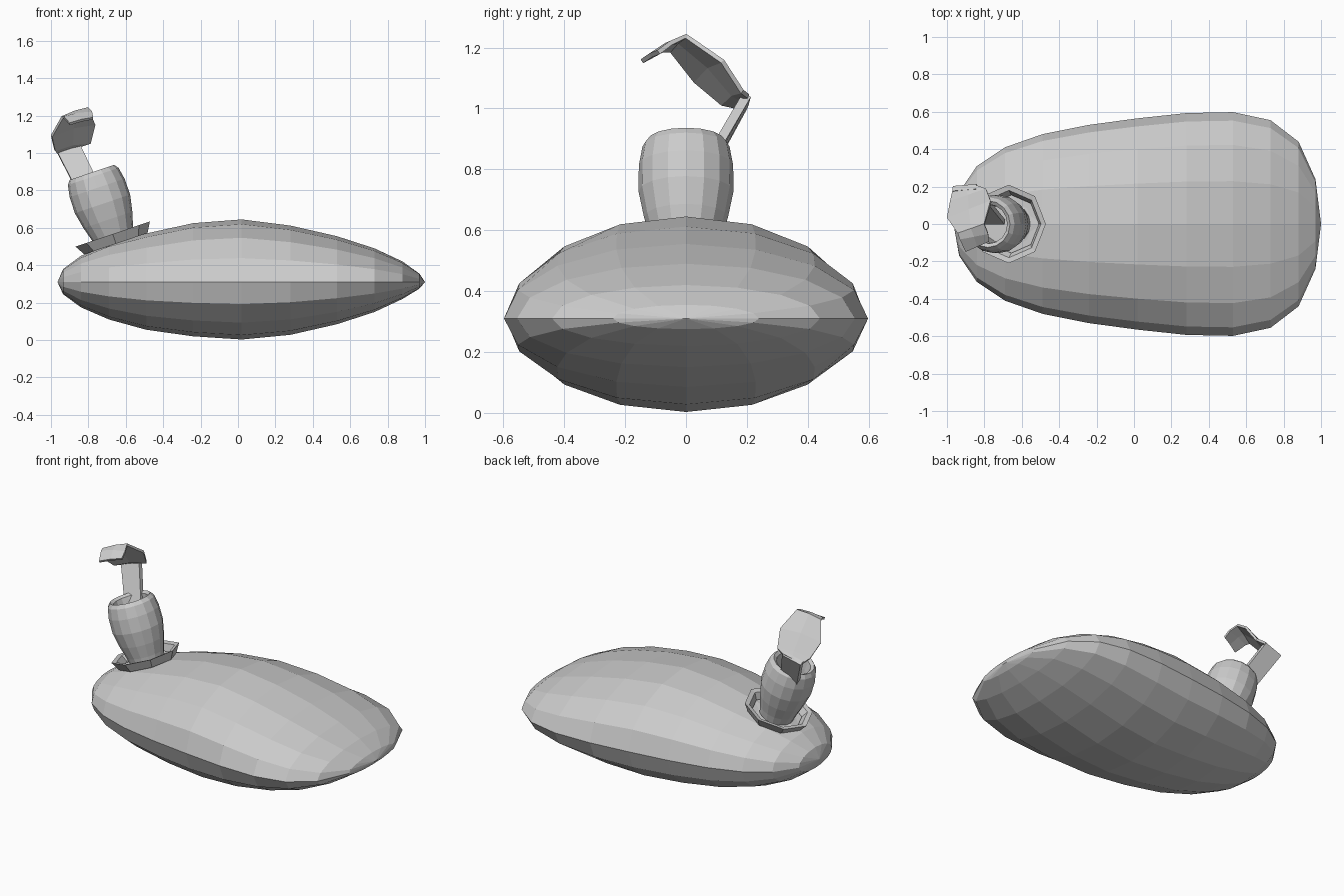
import bpy
from math import sin, cos, pi
from mathutils import Vector

if "Cube" in bpy.data.objects:
    bpy.data.objects.remove(bpy.data.objects["Cube"])


def make(name, verts, faces):
    mesh = bpy.data.meshes.new(name)
    mesh.from_pydata([tuple(v) for v in verts], [], faces)
    mesh.update()
    ob = bpy.data.objects.new(name, mesh)
    bpy.context.collection.objects.link(ob)
    return ob


def loft(name, rings, ends=False):
    """Skin a list of closed rings; optionally close both ends."""
    n = len(rings[0])
    verts = [p for r in rings for p in r]
    faces = [(i * n + j, i * n + (j + 1) % n, (i + 1) * n + (j + 1) % n, (i + 1) * n + j)
             for i in range(len(rings) - 1) for j in range(n)]
    if ends:
        last = (len(rings) - 1) * n
        for base, x in ((0, ends[0]), (last, ends[1])):
            c = len(verts)
            verts.append(x)
            for j in range(n):
                a, b = base + j, base + (j + 1) % n
                faces.append((c, b, a) if base == 0 else (c, a, b))
    return make(name, verts, faces)


def thicken(ob, t):
    m = ob.modifiers.new("thickness", 'SOLIDIFY')
    m.thickness = t
    m.offset = 0


# Body: flattened pillow, stations of x, half width, bottom z, top z
MID = 0.31
stations = [(-0.935, 0.17, 0.245, 0.38), (-0.84, 0.31, 0.175, 0.45), (-0.69, 0.41, 0.11, 0.515),
            (-0.49, 0.48, 0.055, 0.57), (-0.24, 0.53, 0.02, 0.625), (0.02, 0.565, 0.003, 0.645),
            (0.28, 0.593, 0.028, 0.612), (0.53, 0.598, 0.085, 0.555), (0.73, 0.555, 0.15, 0.49),
            (0.88, 0.44, 0.22, 0.42), (0.97, 0.24, 0.275, 0.355)]
rings = []
for x, w, lo, hi in stations:
    ring = []
    for k in range(16):
        a = 2 * pi * k / 16
        s = sin(a)
        h = (hi - MID) if s > 0 else (MID - lo)
        ring.append((x, w * cos(a), MID + h * s))
    rings.append(ring)
loft("body", rings, ((-0.965, 0, MID), (1.0, 0, MID)))

# Shared tilted axis of collar and barrel
base = Vector((-0.67, 0, 0.567))
up = Vector((-0.32, 0, 0.947)).normalized()
side = Vector((up.z, 0, -up.x))
fwd = Vector((0, 1, 0))


def lathe(name, profile, n):
    return loft(name, [[base + up * h + (side * cos(2 * pi * k / n) + fwd * sin(2 * pi * k / n)) * r
                        for k in range(n)] for r, h in profile])


# Collar: eight-sided flared cup
lathe("collar", [(0.12, -0.055), (0.178, -0.055), (0.21, 0.0), (0.18, -0.005), (0.155, -0.045)], 8)

# Barrel: hollow, with rounded rim and an inner wall
lathe("barrel", [(0.105, -0.05), (0.115, 0.0), (0.138, 0.08), (0.156, 0.17), (0.155, 0.26),
                 (0.143, 0.325), (0.125, 0.348), (0.105, 0.335), (0.1, 0.27), (0.1, 0.12),
                 (0.001, 0.12)], 16)


def ribbon(name, rows, t):
    verts, faces = [], []
    for left, right, dip in rows:
        l, r = Vector(left), Vector(right)
        verts += [l, (l + r) / 2 + Vector((0, 0, dip)), r]
    for i in range(len(rows) - 1):
        for j in range(2):
            a = i * 3 + j
            faces.append((a, a + 1, a + 4, a + 3))
    thicken(make(name, verts, faces), t)


# Stem: flat strip rising out of the barrel
ribbon("stem", [((-0.80, 0.01, 0.68), (-0.69, 0.01, 0.72), 0),
                ((-0.97, 0.19, 1.01), (-0.845, 0.2, 1.045), 0)], 0.03)

# Blade: broad leaf that folds forward and curls at the tip
ribbon("curled_blade", [((-0.965, 0.19, 1.0), (-0.84, 0.205, 1.04), 0),
                        ((-0.98, 0.12, 1.015), (-0.79, 0.185, 1.055), 0.012),
                        ((-0.997, 0.03, 1.09), (-0.765, 0.12, 1.155), 0.015),
                        ((-0.94, -0.05, 1.19), (-0.80, 0.0, 1.238), 0.006),
                        ((-0.93, -0.08, 1.19), (-0.78, -0.05, 1.215), 0.006),
                        ((-0.90, -0.145, 1.155), (-0.775, -0.09, 1.185), 0.004)], 0.015)
